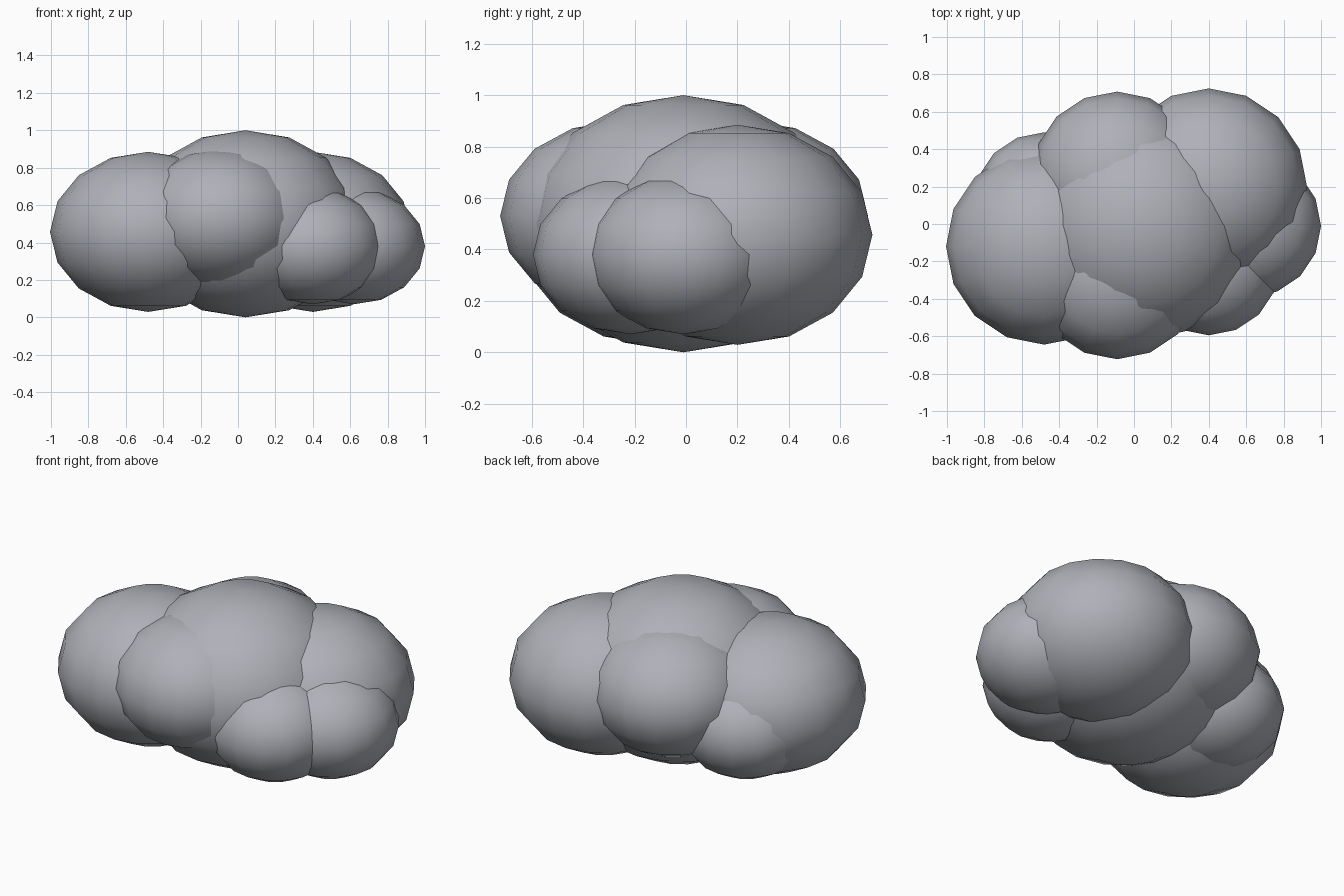
import bpy

cube = bpy.data.objects.get("Cube")
if cube:
    bpy.data.objects.remove(cube, do_unlink=True)

# One soft grey for the whole cloud
grey = bpy.data.materials.new("cloud_grey")
grey.use_nodes = True
colour = (0.43, 0.44, 0.48, 1.0)
grey.diffuse_color = colour
grey.node_tree.nodes["Principled BSDF"].inputs["Base Color"].default_value = colour


def puff(name, centre, radius, height):
    """A flattened, smooth-shaded low-poly ball; height is its vertical radius."""
    bpy.ops.mesh.primitive_uv_sphere_add(segments=16, ring_count=8, radius=1, location=centre)
    ball = bpy.context.object
    ball.name = name
    ball.scale = (radius, radius, height)
    bpy.ops.object.transform_apply(location=False, rotation=False, scale=True)
    bpy.ops.object.shade_smooth()
    ball.data.materials.append(grey)


# Central body
puff("centre_puff", (0.04, -0.01, 0.50), 0.61, 0.50)

# Large side lobes
puff("right_large_puff", (-0.48, -0.12, 0.457), 0.525, 0.428)
puff("left_large_puff", (0.40, 0.20, 0.457), 0.525, 0.428)

# Medium lobes at the front and back
for name, y in (("front_puff", -0.265), ("back_puff", 0.25)):
    puff(name, (-0.09, y, 0.53), 0.458, 0.37)

# Small low lobes
for name, x, y in (("front_left_small_puff", 0.40, -0.215),
                   ("left_small_puff", 0.62, -0.01),
                   ("back_right_small_puff", -0.48, 0.11)):
    puff(name, (x, y, 0.38), 0.38, 0.31)
